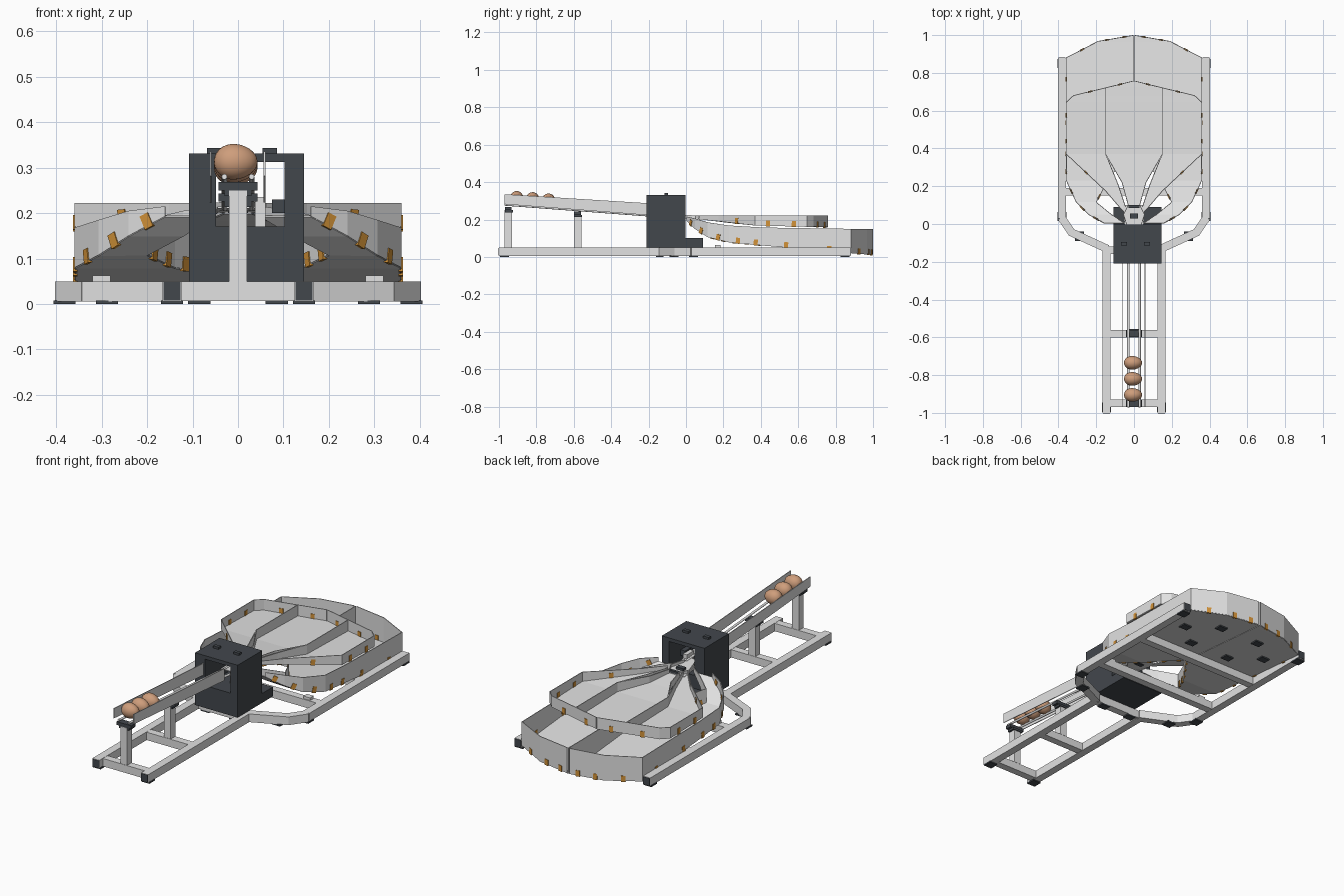
import bpy, bmesh, math
from mathutils import Vector, Matrix

cube = bpy.data.objects.get("Cube")
if cube:
    bpy.data.objects.remove(cube, do_unlink=True)


def material(name, rgb):
    m = bpy.data.materials.new(name)
    m.use_nodes = True
    m.diffuse_color = (*rgb, 1)
    m.node_tree.nodes["Principled BSDF"].inputs["Base Color"].default_value = (*rgb, 1)
    return m


GREY = material("light_grey", (0.76, 0.76, 0.76))
DARK = material("charcoal", (0.055, 0.063, 0.073))
ORANGE = material("orange", (0.65, 0.29, 0.04))
SHELL = material("eggshell", (0.62, 0.34, 0.2))


def finish(name, bm, mat):
    bmesh.ops.recalc_face_normals(bm, faces=bm.faces)
    mesh = bpy.data.meshes.new(name)
    bm.to_mesh(mesh)
    bm.free()
    mesh.materials.append(mat)
    ob = bpy.data.objects.new(name, mesh)
    bpy.context.collection.objects.link(ob)
    return ob


def box(name, lo, hi, mat):
    bm = bmesh.new()
    lo, hi = Vector(lo), Vector(hi)
    place = Matrix.Translation((lo + hi) / 2) @ Matrix.Diagonal((*(hi - lo), 1))
    bmesh.ops.create_cube(bm, size=1, matrix=place)
    return finish(name, bm, mat)


def bar(name, p, q, width, height, mat, extra=0):
    """Box beam running from p to q with its width kept level."""
    p, q = Vector(p), Vector(q)
    along = (q - p).normalized()
    side = Vector((0, 0, 1)).cross(along).normalized()
    up = along.cross(side)
    rot = Matrix((along, side, up)).transposed().to_4x4()
    size = Matrix.Diagonal(((q - p).length + extra, width, height, 1))
    bm = bmesh.new()
    bmesh.ops.create_cube(bm, size=1, matrix=Matrix.Translation((p + q) / 2) @ rot @ size)
    return finish(name, bm, mat)


def sheet(name, edge_a, edge_b, mat=GREY, thick=0.004):
    """Thin folded plate spanning two matching polylines."""
    bm = bmesh.new()
    rows = [(bm.verts.new(a), bm.verts.new(b)) for a, b in zip(edge_a, edge_b)]
    for (a, b), (c, d) in zip(rows, rows[1:]):
        bm.faces.new((a, b, d, c))
    ob = finish(name, bm, mat)
    mod = ob.modifiers.new("thickness", "SOLIDIFY")
    mod.thickness = thick
    mod.offset = 0
    return ob


def wall(name, path, side, tabs=()):
    """Upright wall along (x, y, bottom, top) points, with clips per segment."""
    low = [Vector((side * x, y, b)) for x, y, b, t in path]
    high = [(side * x, y, t) for x, y, b, t in path]
    sheet(name, low, high)
    for a, b, count in zip(low, low[1:], tabs):
        step = (b - a).normalized()
        for i in range(count):
            c = a.lerp(b, (i + 0.5) / count) + Vector((0, 0, 0.011))
            bar(name + "_clip", c - step * 0.011, c + step * 0.011, 0.009, 0.032, ORANGE)


# Base frame
rail = [(0.145, -1), (0.145, -0.13), (0.33, -0.045), (0.382, 0.03), (0.382, 0.88)]
for s in (1, -1):
    for a, b in zip(rail, rail[1:]):
        bar("frame_rail", (s * a[0], a[1], 0.028), (s * b[0], b[1], 0.028), 0.042, 0.044, GREY,
            0.012 if a[1] > -0.5 and b[1] < 0.5 else 0)
    for x, y, d in ((0.145, -1, 1), (0.382, 0.88, -1)):
        bar("rail_end_cap", (s * x, y - 0.002 * d, 0.028), (s * x, y + 0.004 * d, 0.028), 0.038, 0.04, DARK)
    for x, y in ((0.145, -0.97), (0.382, 0.04), (0.382, 0.85), (0.288, -0.065)):
        box("foot", (s * x - 0.024, y - 0.024, 0), (s * x + 0.024, y + 0.024, 0.008), DARK)
    box("housing_skid", (s * 0.085 - 0.025, -0.16, 0), (s * 0.085 + 0.025, -0.12, 0.008), DARK)
    box("tray_rest", (s * 0.3 - 0.02, 0.155, 0.045), (s * 0.3 + 0.02, 0.185, 0.063), GREY)
for y, half in ((-0.95, 0.145), (-0.58, 0.145), (-0.14, 0.145), (0.17, 0.38), (0.5, 0.38)):
    bar("frame_crossbar", (-half, y, 0.028), (half, y, 0.028), 0.04, 0.042, GREY)

# Chute posts and brackets
for y, top in ((-0.95, 0.25), (-0.58, 0.225)):
    box("chute_post", (-0.02, y - 0.02, 0.05), (0.02, y + 0.02, top), GREY)
    box("post_bracket", (-0.03, y - 0.018, top - 0.012), (0.03, y + 0.024, top), DARK)
    box("bracket_plate", (-0.043, y - 0.018, top), (0.043, y + 0.018, top + 0.018), DARK)

# Infeed chute: side plates and two round rails
for x in (-0.06, 0.058):
    sheet("chute_side", [(x, -0.97, 0.282), (x, -0.2, 0.223)],
          [(x, -0.97, 0.335), (x, -0.2, 0.287)])
for x in (-0.03, 0.03):
    p, q = Vector((x, -0.97, 0.28)), Vector((x, -0.04, 0.21))
    bm = bmesh.new()
    turn = (q - p).to_track_quat("Z", "Y").to_matrix().to_4x4()
    bmesh.ops.create_cone(bm, cap_ends=True, segments=12, radius1=0.006, radius2=0.006,
                          depth=(q - p).length, matrix=Matrix.Translation((p + q) / 2) @ turn)
    finish("chute_rail", bm, GREY)

# Eggs lying across the rails
for y, z in ((-0.905, 0.313), (-0.82, 0.307), (-0.735, 0.3)):
    bm = bmesh.new()
    bmesh.ops.create_uvsphere(bm, u_segments=24, v_segments=14, radius=1)
    for v in bm.verts:
        taper = 1 - 0.1 * v.co.x
        v.co = Vector((v.co.x * 0.048 - 0.005, v.co.y * 0.036 * taper + y, v.co.z * 0.039 * taper + z))
    egg = finish("egg", bm, SHELL)
    egg.data.shade_smooth()

# Sorting housing
box("housing_base", (-0.108, -0.21, 0.05), (0.145, -0.002, 0.17), DARK)
box("housing_left_wall", (0.102, -0.21, 0.17), (0.145, -0.002, 0.33), DARK)
box("housing_right_wall", (-0.108, -0.21, 0.17), (-0.048, -0.002, 0.33), DARK)
box("housing_roof", (-0.108, -0.21, 0.312), (0.145, -0.002, 0.331), DARK)
box("drive_unit", (-0.108, -0.01, 0.05), (0.145, 0.09, 0.1), DARK)
for x in (-0.052, 0.07):
    box("roof_sensor", (x - 0.016, -0.115, 0.33), (x + 0.016, -0.095, 0.343), DARK)
box("motor", (0.075, -0.15, 0.2), (0.102, -0.1, 0.23), DARK)
box("scale_support", (0.037, -0.12, 0.17), (0.06, -0.06, 0.235), GREY)

# Diverter at the housing exit
sheet("diverter_plate", [(-0.045, -0.08, 0.212), (-0.05, 0.0, 0.207), (-0.06, 0.1, 0.203)],
      [(0.06, -0.08, 0.212), (0.05, 0.0, 0.207), (0.06, 0.1, 0.203)])
box("diverter_hub", (-0.022, 0.03, 0.2), (0.022, 0.055, 0.22), DARK)
box("diverter_block", (-0.03, 0.085, 0.205), (0.03, 0.1, 0.218), DARK)
for s in (1, -1):
    wall("diverter_vane", [(0.03, -0.03, 0.205, 0.225), (0.055, 0.05, 0.203, 0.222),
                           (0.03, 0.1, 0.2, 0.22)], s)

# Upper tray: a wide bed fed by three separate necks
outer = [(0.06, 0.07, 0.203), (0.15, 0.175, 0.192), (0.358, 0.37, 0.17)]
inner = [(0.045, 0.09, 0.201), (0.085, 0.21, 0.187), (0.15, 0.37, 0.17)]
neck = [(0.03, 0.1, 0.2), (0.063, 0.22, 0.185), (0.15, 0.37, 0.17)]
bed = [(0.358, 0.37, 0.17), (0.358, 0.645, 0.163), (0.32, 0.68, 0.162),
       (0.145, 0.722, 0.161), (0.002, 0.757, 0.16)]
for name, edge in (("upper_tray_bed", bed), ("centre_neck", neck)):
    sheet(name, [(-x, y, z) for x, y, z in edge], edge)
for s in (1, -1):
    sheet("side_neck", [(s * x, y, z) for x, y, z in inner], [(s * x, y, z) for x, y, z in outer])
    wall("upper_tray_wall", [(*p, 0.222) for p in outer + bed[1:]], s, (0, 1, 2, 0, 1, 1))
    wall("neck_wall", [(*p, 0.222) for p in inner], s)
    wall("lane_divider", [(*p, 0.222) for p in neck + [(0.15, 0.72, 0.161)]], s)

# Lower tray: one curved ramp and lane per side, as (inner x, outer x, y, floor, wall top)
lower = [(0.05, 0.16, 0.005, 0.193, 0.215), (0.12, 0.24, 0.05, 0.15, 0.205),
         (0.2, 0.305, 0.115, 0.108, 0.185), (0.14, 0.358, 0.23, 0.08, 0.168),
         (0.002, 0.358, 0.42, 0.062, 0.157), (0.002, 0.358, 0.88, 0.022, 0.15),
         (0.002, 0.19, 0.967, 0.015, 0.15), (0.002, 0.006, 0.998, 0.013, 0.15)]
for s in (1, -1):
    sheet("lower_tray_floor", [(s * i, y, z) for i, o, y, z, t in lower],
          [(s * o, y, z) for i, o, y, z, t in lower])
    wall("lower_tray_wall", [(o, y, z, t) for i, o, y, z, t in lower], s, (1, 1, 1, 2, 2, 1, 2))
    wall("lower_inner_wall", [(i, y, z, min(t, z + 0.085)) for i, o, y, z, t in lower[:5]], s, (0, 0, 2, 3))
    for x, y, z in ((0.12, 0.6, 0.042), (0.26, 0.72, 0.032), (0.12, 0.84, 0.021)):
        box("floor_pad", (s * x - 0.025, y - 0.02, z - 0.007), (s * x + 0.025, y + 0.02, z), DARK)
wall("centre_divider", [(0, 0.42, 0.062, 0.155), (0, 0.88, 0.022, 0.15), (0, 0.998, 0.013, 0.15)], 1)
